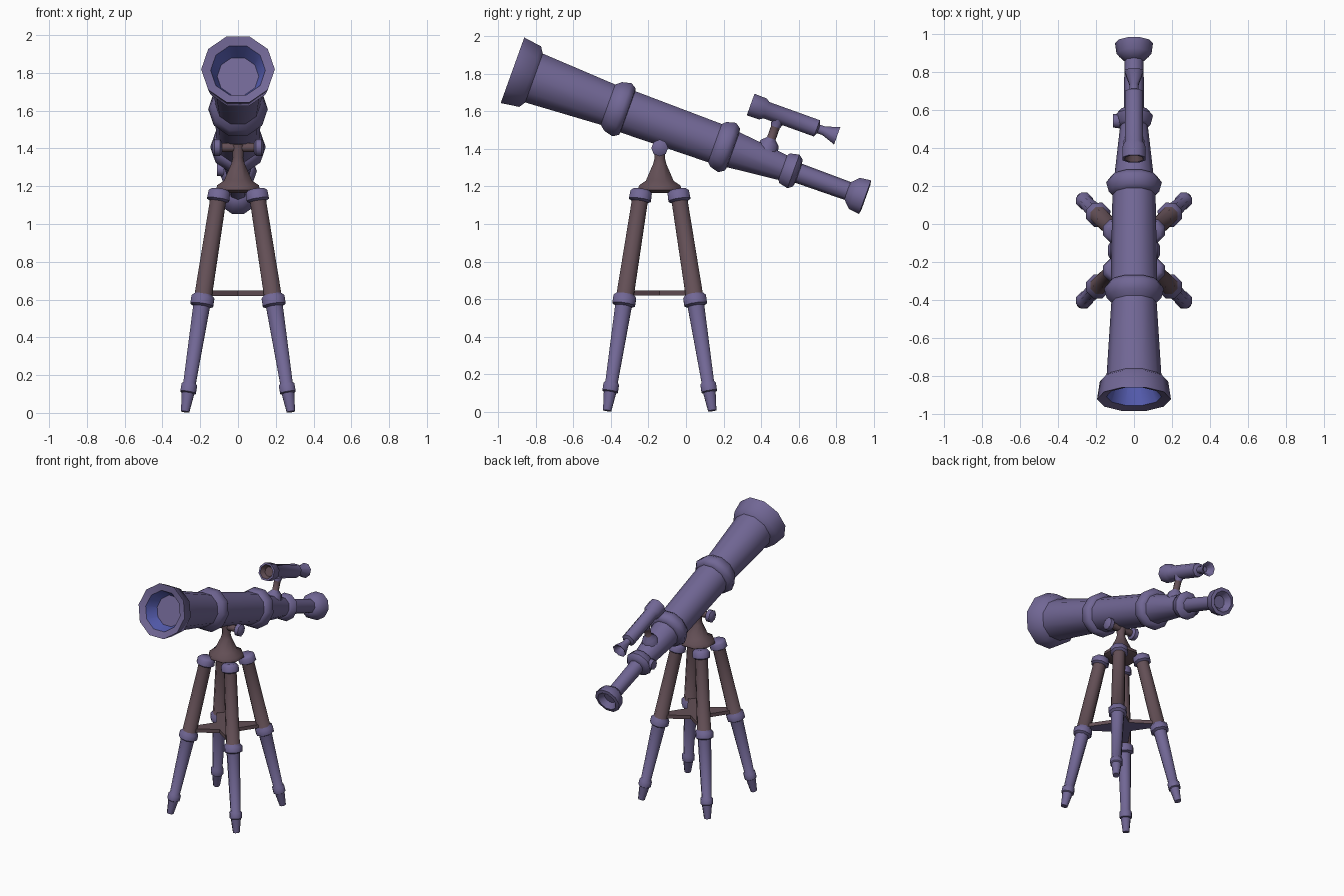
import bpy, bmesh, math
from mathutils import Vector, Matrix

if "Cube" in bpy.data.objects:
    bpy.data.objects.remove(bpy.data.objects["Cube"])


def material(name, rgb):
    m = bpy.data.materials.new(name)
    m.diffuse_color = (*rgb, 1)
    m.use_nodes = True
    m.node_tree.nodes["Principled BSDF"].inputs["Base Color"].default_value = m.diffuse_color
    return m


PURPLE, BROWN, BLUE = 0, 1, 2
MATS = [material("dusty purple", (0.165, 0.135, 0.30)),
        material("dark brown", (0.125, 0.078, 0.092)),
        material("lens blue", (0.105, 0.125, 0.50))]


def finish(name, bm, angle=50):
    bmesh.ops.recalc_face_normals(bm, faces=bm.faces)
    me = bpy.data.meshes.new(name)
    bm.to_mesh(me)
    bm.free()
    for m in MATS:
        me.materials.append(m)
    ob = bpy.data.objects.new(name, me)
    bpy.context.collection.objects.link(ob)
    bpy.ops.object.select_all(action='DESELECT')
    ob.select_set(True)
    bpy.context.view_layer.objects.active = ob
    bpy.ops.object.shade_smooth_by_angle(angle=math.radians(angle))
    return ob


def lathe(name, origin, direction, profile, sides=8, phase=0.0):
    """Turn (distance, radius, colour of the next band) around an axis; ends are capped."""
    bm = bmesh.new()
    rot = Vector(direction).to_track_quat('Z', 'Y').to_matrix().to_4x4()
    mat = Matrix.Translation(origin) @ rot
    rings = []
    for d, r, _ in profile:
        rings.append([bm.verts.new(mat @ Vector((
            r * math.cos(phase + math.tau * i / sides),
            r * math.sin(phase + math.tau * i / sides), d))) for i in range(sides)])
    for k in range(len(rings) - 1):
        a, b = rings[k], rings[k + 1]
        for i in range(sides):
            j = (i + 1) % sides
            bm.faces.new((a[i], a[j], b[j], b[i])).material_index = profile[k][2]
    bm.faces.new(rings[0][::-1]).material_index = profile[0][2]
    bm.faces.new(rings[-1]).material_index = profile[-1][2]
    return finish(name, bm)


# Telescope axis, tilted down towards the eyepiece
TILT = math.radians(19.8)
AXIS = Vector((0, math.cos(TILT), -math.sin(TILT)))
PERP = Vector((0, math.sin(TILT), math.cos(TILT)))
BASE = Vector((0, -0.35, 1.612))
P, B, L = PURPLE, BROWN, BLUE

# Main tube: lens cone, hood, stepped tubes with collars, eyepiece cup
lathe("lens_hood", BASE, AXIS, [
    (-0.22, 0.008, L), (-0.595, 0.145, P), (-0.61, 0.195, P),
    (-0.51, 0.18, P), (-0.485, 0.14, P), (-0.47, 0.13, P)], 10)
lathe("front_tube", BASE, AXIS, [(-0.50, 0.146, P), (-0.04, 0.118, P)], 10)
lathe("front_collar", BASE, AXIS, [
    (-0.075, 0.115, P), (-0.04, 0.145, P), (0.01, 0.158, P), (0.04, 0.138, P), (0.045, 0.11, P)], 10)
lathe("middle_tube", BASE, AXIS, [(0.02, 0.123, P), (0.58, 0.113, P)], 10)
lathe("middle_collar", BASE, AXIS, [
    (0.53, 0.108, P), (0.555, 0.133, P), (0.605, 0.147, P), (0.635, 0.125, P), (0.64, 0.10, P)], 10)
lathe("rear_tube", BASE, AXIS, [(0.62, 0.106, P), (0.95, 0.07, P)], 10)
lathe("rear_collar", BASE, AXIS, [
    (0.915, 0.066, P), (0.93, 0.088, P), (0.98, 0.10, P), (1.005, 0.08, P), (1.01, 0.05, P)], 10)
lathe("eyepiece_tube", BASE, AXIS, [(0.99, 0.054, P), (1.31, 0.05, P)], 8)
lathe("eyepiece_cup", BASE, AXIS, [
    (1.285, 0.05, P), (1.325, 0.092, P), (1.385, 0.10, P), (1.39, 0.075, P), (1.35, 0.045, P)], 10)

# Finder scope on its bracket
FINDER = BASE + PERP * 0.258
lathe("finder_scope", FINDER, AXIS, [
    (0.68, 0.035, B), (0.645, 0.052, P), (0.645, 0.066, P), (0.715, 0.064, P), (0.735, 0.05, P),
    (1.02, 0.05, P), (1.03, 0.026, P), (1.06, 0.026, P), (1.135, 0.054, P), (1.13, 0.04, P),
    (1.09, 0.02, P)], 8, math.pi / 8)
lathe("finder_bracket", BASE + AXIS * 0.81, PERP, [
    (0.06, 0.06, P), (0.10, 0.05, P), (0.125, 0.024, B), (0.19, 0.024, P), (0.235, 0.04, P)], 8)
lathe("focus_knob", BASE + AXIS * 0.95 + Vector((-0.05, 0, 0)), (-1, 0, 0), [
    (0, 0.02, B), (0.02, 0.02, P), (0.025, 0.04, P), (0.06, 0.035, P)], 8)

# Mount: hub, cone and pivot axle with end knobs
CY = -0.14
lathe("tripod_hub", (0, CY, 0), (0, 0, 1), [
    (1.165, 0.10, B), (1.18, 0.125, B), (1.205, 0.12, B), (1.23, 0.08, B), (1.32, 0.038, B),
    (1.35, 0.03, B), (1.42, 0.035, B)], 8, math.pi / 8)
lathe("pivot_axle", (-0.11, CY, 1.405), (1, 0, 0), [(0, 0.025, B), (0.22, 0.025, B)], 8)
for side, label in ((-1, "left"), (1, "right")):
    lathe(label + "_pivot_knob", (side * 0.085, CY, 1.405), (side, 0, 0), [
        (0, 0.03, P), (0.01, 0.045, P), (0.04, 0.045, P), (0.052, 0.025, P)], 8)

# Four splayed legs with collars and feet
for sx, lx in ((-1, "left"), (1, "right")):
    for sy, ly in ((-1, "front"), (1, "back")):
        foot = Vector((sx * 0.28, CY + sy * 0.28, 0.006))
        top = Vector((sx * 0.097, CY + sy * 0.097, 1.18))
        lathe(f"{ly}_{lx}_leg", foot, top - foot, [
            (0, 0.024, P), (0.10, 0.036, P), (0.105, 0.045, P), (0.145, 0.045, P), (0.155, 0.036, P),
            (0.57, 0.048, P), (0.58, 0.066, P), (0.62, 0.066, P), (0.635, 0.05, B),
            (1.14, 0.046, P), (1.15, 0.064, P), (1.19, 0.062, P), (1.205, 0.045, P)], 8, math.pi / 8)

# Star-shaped spreader tray between the legs
bm = bmesh.new()
outline = []
for q in range(4):
    a = math.pi / 4 + q * math.pi / 2
    for da, r in ((-0.10, 0.245), (0.10, 0.245), (math.pi / 4, 0.085)):
        outline.append(bm.verts.new((r * math.cos(a + da), CY + r * math.sin(a + da), 0.62)))
face = bm.faces.new(outline)
new = bmesh.ops.extrude_face_region(bm, geom=[face])["geom"]
bmesh.ops.translate(bm, vec=(0, 0, 0.027), verts=[v for v in new if isinstance(v, bmesh.types.BMVert)])
bmesh.ops.recalc_face_normals(bm, faces=bm.faces)
for f in bm.faces:
    f.material_index = PURPLE if f.normal.z < -0.5 else BROWN
finish("spreader_tray", bm, 30)
